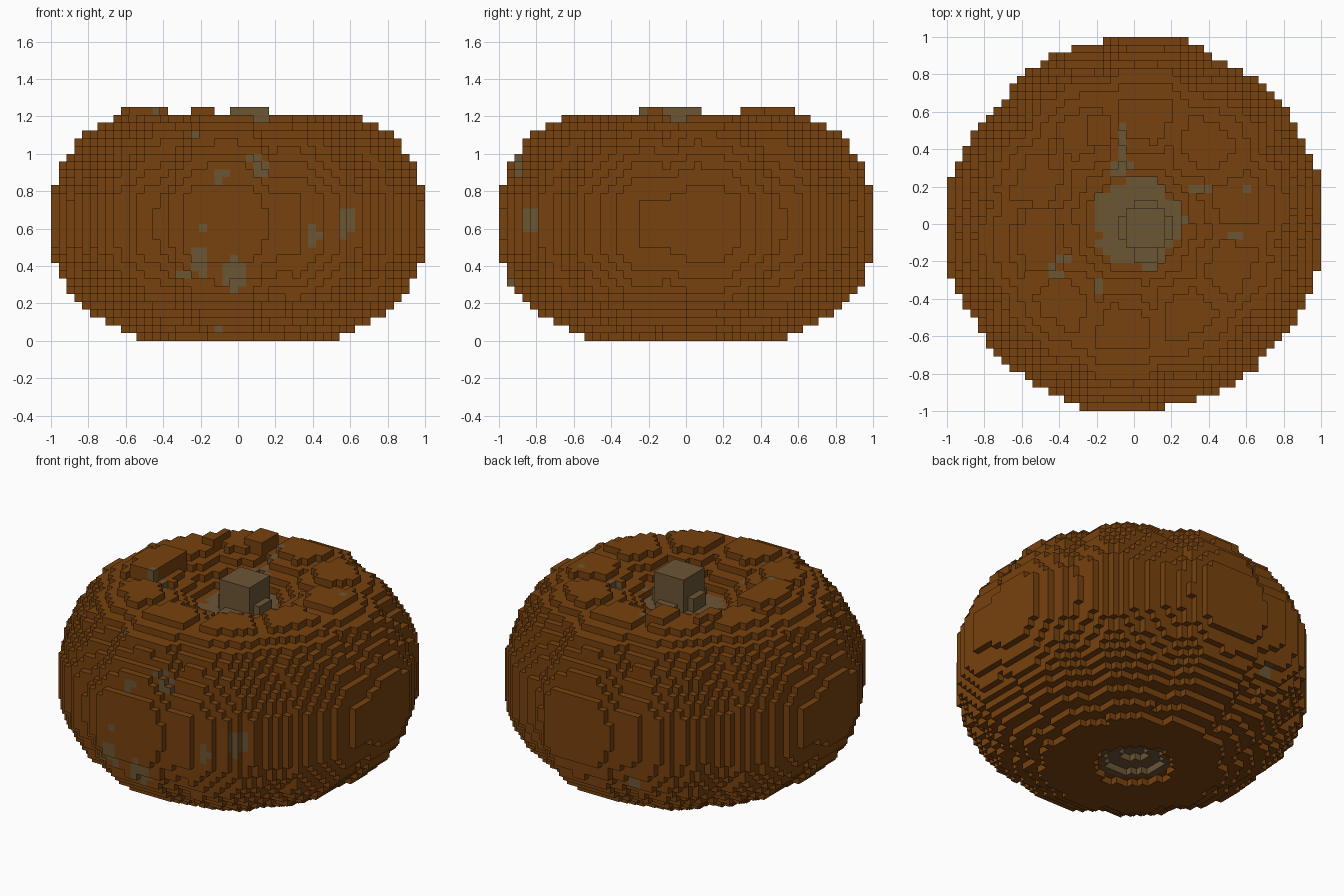
import bpy, bmesh, math

if "Cube" in bpy.data.objects:
    bpy.data.objects.remove(bpy.data.objects["Cube"], do_unlink=True)

V = 1 / 24          # block size
NX, NZ = 48, 30     # grid size


def material(name, rgb):
    m = bpy.data.materials.new(name)
    m.use_nodes = True
    c = (*rgb, 1)
    m.diffuse_color = c
    m.node_tree.nodes["Principled BSDF"].inputs["Base Color"].default_value = c
    return m


BROWN = material("pumpkin brown", (0.185, 0.054, 0.0045))
GREY = material("dry stem grey", (0.150, 0.092, 0.036))


def lerp(table, t):
    """Piecewise linear lookup in a list of (key, value) pairs."""
    if t <= table[0][0]:
        return table[0][1]
    for (a, p), (b, q) in zip(table, table[1:]):
        if t <= b:
            return p + (q - p) * (t - a) / (b - a)
    return table[-1][1]


# Plan radius every 15 degrees, starting at +x
PLAN = [1.0, 1.01, 1.01, 1.02, 0.98, 1.02, 1.0, 0.99, 0.99, 0.97, 0.98, 1.0,
        1.0, 1.01, 1.0, 1.0, 1.0, 1.02, 1.0, 0.99, 1.0, 1.0, 1.0, 1.0]
# Half width by height
SIDE = [(0.02, 0.54), (0.0625, 0.62), (0.104, 0.70), (0.146, 0.78), (0.19, 0.83),
        (0.23, 0.87), (0.27, 0.905), (0.36, 0.955), (0.44, 0.985), (0.5, 1.0),
        (0.77, 1.0), (0.85, 0.97), (0.94, 0.93), (1.02, 0.88), (1.10, 0.82),
        (1.146, 0.75), (1.19, 0.67), (1.23, 0.62)]
# Top surface by distance from the axis, with the hollow around the stem
TOP = [(0.2, 1.04), (0.25, 1.06), (0.32, 1.11), (0.4, 1.16), (0.48, 1.205), (0.7, 1.215)]
# Hollow underneath
BASE = [(0.07, 0.125), (0.08, 0.08), (0.16, 0.08), (0.17, 0.04), (0.23, 0.04), (0.24, 0)]
# Raised blocks on the shoulder: x0, x1, y0, y1
CRESTS = [(-0.63, -0.41, -0.25, 0.09), (-0.46, -0.37, 0.29, 0.5), (-0.25, -0.12, 0.41, 0.59)]


def in_body(x, y, z):
    r = math.hypot(x, y)
    ang = math.degrees(math.atan2(y, x)) % 360
    i = int(ang // 15)
    plan = PLAN[i] + (PLAN[(i + 1) % 24] - PLAN[i]) * (ang / 15 - i)
    # Ten ribs, fading out at the widest level
    groove = max(0, math.cos(math.radians(10 * (ang - 66)))) ** 2
    fade = min(1, abs(z - 0.62) / 0.4)
    if r > plan * 1.008 * lerp(SIDE, z) - groove * (0.012 + 0.035 * fade):
        return False
    top = lerp(TOP, r) - 0.045 * groove * min(1, max(0, r - 0.25) * 5)
    if any(a < x < b and c < y < d for a, b, c, d in CRESTS):
        top = 1.25
    return lerp(BASE, r) < z < top


def in_stem(x, y, z):
    if z < 1.0:
        return False
    core = -0.045 < x < 0.17 and -0.13 < y < 0.085
    foot = -0.09 < x < 0.21 and -0.09 < y < 0.05 and z < 1.125
    toe = 0.0 < x < 0.13 and -0.21 < y < 0.13 and z < 1.085
    return core or foot or toe


# Weathered patches: centre and half sizes, in x z on the front and x y on top
FRONT_SPOTS = [(-0.09, 0.88, 0.035, 0.035), (0.1, 0.97, 0.04, 0.03), (0.135, 0.92, 0.045, 0.035),
               (0.57, 0.64, 0.045, 0.08), (0.4, 0.57, 0.04, 0.05), (-0.2, 0.6, 0.025, 0.04),
               (-0.2, 0.42, 0.05, 0.08), (-0.28, 0.355, 0.04, 0.025), (-0.02, 0.36, 0.05, 0.1),
               (-0.23, 1.11, 0.02, 0.025), (-0.1, 0.07, 0.015, 0.02)]
TOP_SPOTS = [(-0.07, 0.41, 0.03, 0.13), (-0.07, 0.3, 0.06, 0.05), (-0.37, -0.2, 0.05, 0.025),
             (-0.42, -0.255, 0.03, 0.035), (0.35, 0.19, 0.05, 0.025), (0.6, 0.18, 0.015, 0.03),
             (0.54, -0.06, 0.025, 0.02), (-0.18, -0.33, 0.025, 0.05)]


def hit(spots, u, v):
    return any(((u - a) / p) ** 2 + ((v - b) / q) ** 2 < 1 for a, b, p, q in spots)


def is_grey(c, n):
    r = math.hypot(c.x, c.y)
    if c.z < 0.14:                       # scar underneath
        if r < 0.2:
            return True
    if c.z > 1.0 and n.z > 0.5:          # hollow around the stem
        ang = math.atan2(c.y, c.x - 0.02)
        if math.hypot(c.x - 0.02, c.y - 0.01) < 0.235 + 0.025 * math.sin(5 * ang + 1):
            return True
    if c.z > 0.98 and r < 0.68:
        return hit(TOP_SPOTS, c.x, c.y)
    if c.y < -0.4 and n.z < 0.5:
        return hit(FRONT_SPOTS, c.x, c.z)
    return c.y > 0.6 and hit([(-0.25, 0.35, 0.04, 0.05)], c.x, c.z)


SIDES = {  # outward direction: corner offsets of that block face
    (1, 0, 0): ((1, 0, 0), (1, 1, 0), (1, 1, 1), (1, 0, 1)),
    (-1, 0, 0): ((0, 1, 0), (0, 0, 0), (0, 0, 1), (0, 1, 1)),
    (0, 1, 0): ((1, 1, 0), (0, 1, 0), (0, 1, 1), (1, 1, 1)),
    (0, -1, 0): ((0, 0, 0), (1, 0, 0), (1, 0, 1), (0, 0, 1)),
    (0, 0, 1): ((0, 0, 1), (1, 0, 1), (1, 1, 1), (0, 1, 1)),
    (0, 0, -1): ((0, 1, 0), (1, 1, 0), (1, 0, 0), (0, 0, 0)),
}


def build_blocks(name, cells, hidden, mats, rule=None):
    """Skin a set of grid cells, leaving out faces against filled cells."""
    bm = bmesh.new()
    verts = {}

    def vert(k):
        if k not in verts:
            verts[k] = bm.verts.new((k[0] * V - 1, k[1] * V - 1, k[2] * V))
        return verts[k]

    for cell in sorted(cells):
        for d, corners in SIDES.items():
            if tuple(a + b for a, b in zip(cell, d)) in hidden:
                continue
            bm.faces.new([vert(tuple(a + b for a, b in zip(cell, o))) for o in corners])
    bm.normal_update()
    if rule:
        for f in bm.faces:
            f.material_index = int(rule(f.calc_center_median(), f.normal))
    me = bpy.data.meshes.new(name)
    bm.to_mesh(me)
    bm.free()
    for m in mats:
        me.materials.append(m)
    ob = bpy.data.objects.new(name, me)
    bpy.context.collection.objects.link(ob)
    return ob


def fill(test):
    return {(i, j, k) for i in range(NX) for j in range(NX) for k in range(NZ)
            if test((i + 0.5) * V - 1, (j + 0.5) * V - 1, (k + 0.5) * V)}


body = fill(in_body)
stem = fill(in_stem) - body
solid = body | stem
build_blocks("pumpkin_body", body, solid, [BROWN, GREY], is_grey)
build_blocks("stem", stem, solid, [GREY])
